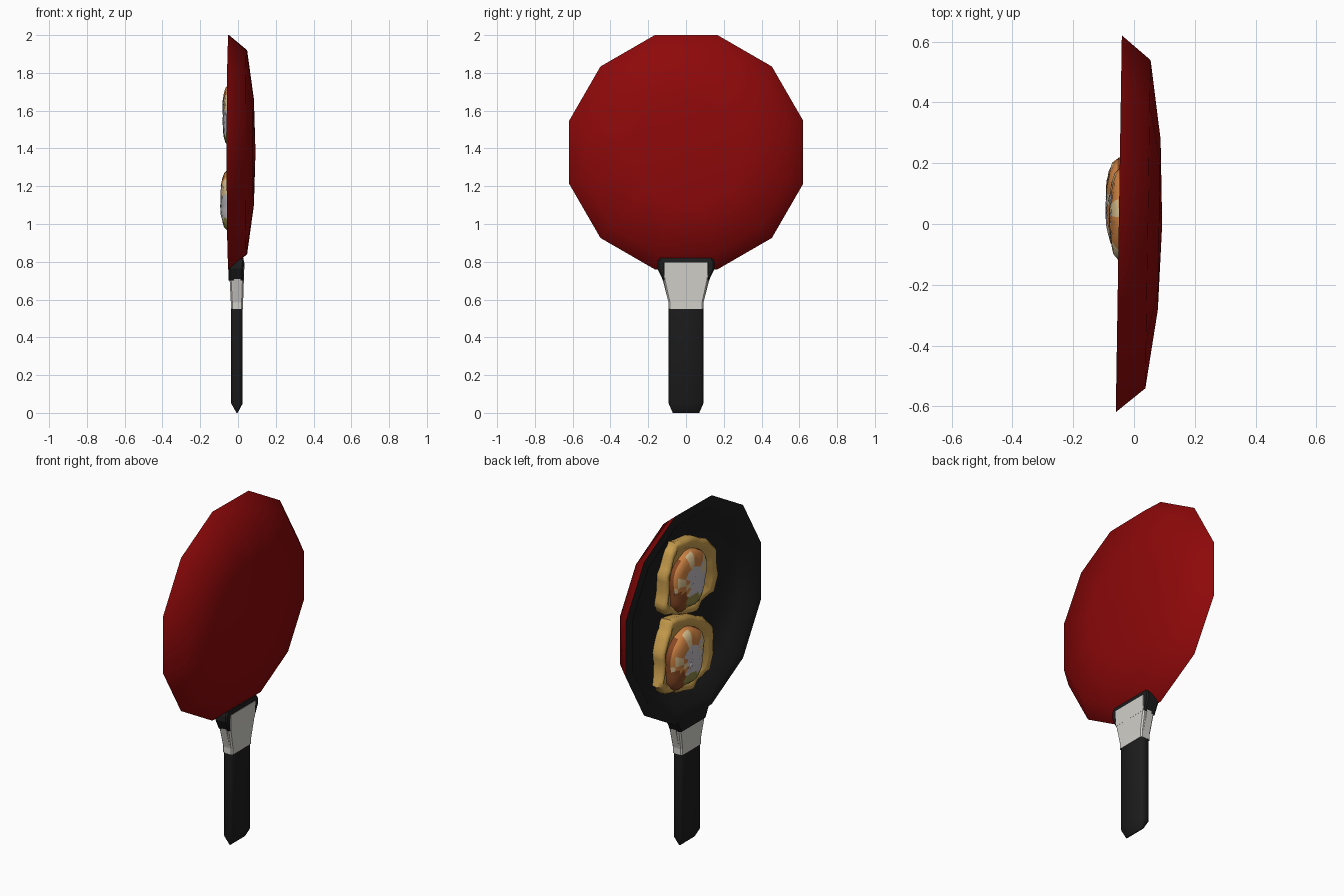
import bpy, bmesh, math, random
from mathutils import Matrix

if "Cube" in bpy.data.objects:
    bpy.data.objects.remove(bpy.data.objects["Cube"])

random.seed(4)
COLOURS = {
    "red": (0.27, 0.0025, 0.003), "charcoal": (0.012, 0.012, 0.012), "light_grey": (0.64, 0.63, 0.59),
    "golden": (0.58, 0.34, 0.075), "brown": (0.24, 0.065, 0.018), "orange": (0.60, 0.22, 0.055),
    "cream": (0.68, 0.52, 0.27), "pale_lilac": (0.53, 0.50, 0.53), "olive": (0.27, 0.25, 0.06),
}
MATS = {}
for name, c in COLOURS.items():
    m = bpy.data.materials.new(name)
    m.diffuse_color = (*c, 1)
    m.use_nodes = True
    m.node_tree.nodes["Principled BSDF"].inputs["Base Color"].default_value = m.diffuse_color
    MATS[name] = m

TILT = Matrix.Rotation(-0.016, 4, 'Z')   # pan is turned very slightly


def make(name, rings, mats, rule=None, smooth=30, tilt=False):
    """Skin a stack of closed rings; rule(ring, segment, centre) picks the material."""
    bm = bmesh.new()
    vs = [[bm.verts.new(p) for p in r] for r in rings]
    n = len(rings[0])
    for i in range(len(vs) - 1):
        for j in range(n):
            k = (j + 1) % n
            f = bm.faces.new((vs[i][j], vs[i][k], vs[i + 1][k], vs[i + 1][j]))
            if rule:
                f.material_index = rule(i, j, f.calc_center_median())
    for ring, i in ((vs[0], 0), (vs[-1], len(vs) - 1)):
        f = bm.faces.new(ring)
        if rule:
            f.material_index = rule(i, 0, f.calc_center_median())
    bmesh.ops.recalc_face_normals(bm, faces=bm.faces)
    if tilt:
        bm.transform(TILT)
    me = bpy.data.meshes.new(name)
    bm.to_mesh(me)
    bm.free()
    for m in mats:
        me.materials.append(MATS[m])
    ob = bpy.data.objects.new(name, me)
    bpy.context.collection.objects.link(ob)
    bpy.ops.object.select_all(action='DESELECT')
    ob.select_set(True)
    bpy.context.view_layer.objects.active = ob
    if smooth:
        bpy.ops.object.shade_smooth_by_angle(angle=math.radians(smooth))
    return ob


# Pan: 12-sided lathe about the x axis, red outside, charcoal rim and dished inside
def pan_ring(apothem, x):
    r = apothem / math.cos(math.radians(15))
    return [(x, r * math.cos(math.radians(15 + 30 * k)), 1.38 + r * math.sin(math.radians(15 + 30 * k)))
            for k in range(12)]


profile = [(0.02, 0.092), (0.28, 0.083), (0.54, 0.046), (0.62, -0.05),
           (0.56, -0.05), (0.50, 0.005), (0.27, 0.030), (0.02, 0.036)]
make("pan", [pan_ring(*p) for p in profile], ["red", "charcoal"],
     lambda i, j, c: 0 if i < 3 else 1, smooth=46, tilt=True)


# Handle parts: stacks of chamfered rectangles
def section(z, hy, x0, x1, ch):
    c = min(ch, (x1 - x0) * 0.45)
    return [(x0, -hy + c, z), (x0, hy - c, z), (x0 + c, hy, z), (x1 - c, hy, z),
            (x1, hy - c, z), (x1, -hy + c, z), (x1 - c, -hy, z), (x0 + c, -hy, z)]


make("handle", [section(0, 0.07, -0.008, -0.002, 0.002), section(0.05, 0.092, -0.036, 0.025, 0.014),
                section(0.56, 0.092, -0.036, 0.025, 0.014)], ["charcoal"], smooth=60)
make("ferrule", [section(0.55, 0.093, -0.038, 0.027, 0.008), section(0.585, 0.093, -0.038, 0.027, 0.008),
                 section(0.70, 0.118, -0.044, 0.031, 0.008), section(0.725, 0.125, -0.044, 0.031, 0.008)],
     ["light_grey"], smooth=0)
make("ferrule_back_plate", [section(0.70, 0.114, 0.02, 0.0315, 0.002), section(0.795, 0.117, 0.02, 0.034, 0.002)],
     ["light_grey"], smooth=0)
make("neck", [section(0.70, 0.121, -0.049, 0.029, 0.008), section(0.765, 0.152, -0.050, 0.030, 0.008),
              section(0.80, 0.150, -0.045, 0.032, 0.008), section(0.82, 0.138, -0.040, 0.028, 0.008)],
     ["charcoal"], smooth=0)
# Raised side fins of the ferrule
for side, tag in ((1, "left"), (-1, "right")):
    tri = [(0.09, 0.575), (0.128, 0.72), (0.105, 0.72), (0.08, 0.60)]
    make("ferrule_fin_" + tag, [[(x, side * y, z) for y, z in tri] for x in (-0.02, 0.012)],
         ["light_grey"], smooth=0)

# Food: ragged golden crust with a domed filling in patches of colour
OUTLINE = [(.26, -.11), (.23, -.16), (.08, -.205), (-.05, -.24), (-.10, -.195), (-.21, -.175), (-.25, -.09),
           (-.235, .07), (-.15, .155), (-.015, .225), (.15, .25), (.19, .185), (.24, .08), (.235, -.02)]
FILL = ["brown", "orange", "cream", "pale_lilac", "olive"]


def fill_rule(cy, cz):
    def rule(i, j, c):
        u, v = -(c.y - cy) / 0.16, (c.z - cz) / 0.17   # u grows to the right as seen from -x
        if i == 0 and v > -0.5:
            return 0 if abs(u) > 0.5 else 1
        if v < -0.55:
            return 4 if u > -0.35 else 0
        if -0.3 < u + 0.25 * v < 0.62 and v < 0.45:
            return 3
        if v > 0.45:
            return 2 if (j // 2) % 3 == 0 or i > 3 else 1
        if u > 0.5:
            return 2 if v > 0.1 else 3
        return 0 if v < -0.2 and i < 4 else (1, 2)[(i // 2 + j // 2) % 2]
    return rule


def food(tag, y0, z0, peak):
    pts = []
    for k, (a, b) in enumerate(OUTLINE):
        c, d = OUTLINE[(k + 1) % len(OUTLINE)]
        for t in (0, 1 / 3, 2 / 3):
            s = 1 + random.uniform(-0.025, 0.025)
            pts.append((s * (a + (c - a) * t), s * (b + (d - b) * t)))
    rings = []
    for s, x in ((0.96, 0.035), (1.0, -0.022), (0.95, -0.042), (0.88, -0.047), (0.80, -0.042), (0.72, -0.025)):
        rings.append([(x, y0 + .08 * (1 - s) + s * y, z0 + s * z) for y, z in pts])
    make("crust_" + tag, rings, ["golden"], smooth=50, tilt=True)

    # Rounded mound
    cy, cz, n = y0 + 0.035, z0 - 0.012, 32
    rings = []
    for s, h in ((1.0, 0.0), (0.97, 0.45), (0.86, 0.72), (0.70, 0.88), (0.48, 0.97), (0.25, 1.0), (0.06, 1.0)):
        ring = []
        for k in range(n):
            a = 2 * math.pi * k / n
            ca, sa = math.cos(a), math.sin(a)
            w = s * (abs(ca) ** 3 + abs(sa) ** 3) ** (-1 / 3) * (1 + 0.04 * math.sin(5 * a))
            y, z = w * ca * 0.15, w * sa * 0.165
            x = -0.025 + (peak + 0.025) * h + random.uniform(-0.003, 0.003)
            ring.append((x, cy + y - 0.08 * z, cz + z))
        rings.append(ring)
    make("filling_" + tag, rings, FILL, fill_rule(cy, cz), smooth=40, tilt=True)


food("upper", 0.0, 1.585, -0.080)
food("lower", 0.035, 1.135, -0.092)
